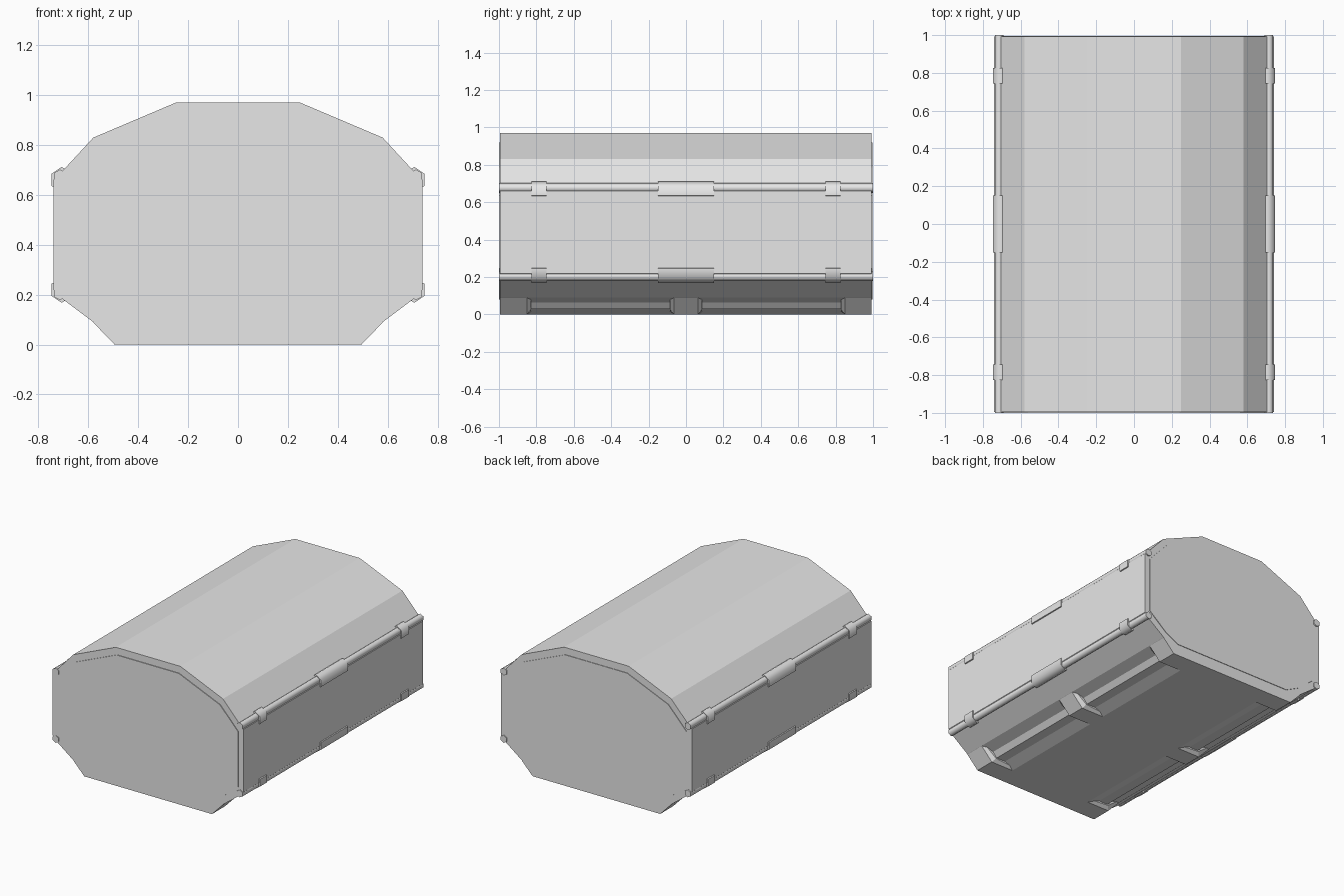
import bpy
import bmesh
import math

cube = bpy.data.objects.get("Cube")
if cube:
    bpy.data.objects.remove(cube, do_unlink=True)

grey = bpy.data.materials.new("light_grey")
grey.use_nodes = True
grey.diffuse_color = (0.8, 0.8, 0.8, 1)
grey.node_tree.nodes["Principled BSDF"].inputs["Base Color"].default_value = (0.8, 0.8, 0.8, 1)


def prism(name, profile, y0, y1, end_profile=None, smooth=False):
    """Extrude an x/z profile along y, optionally changing to another profile."""
    bm = bmesh.new()
    front = [bm.verts.new((x, y0, z)) for x, z in profile]
    back = [bm.verts.new((x, y1, z)) for x, z in end_profile or profile]
    bm.faces.new(front)
    bm.faces.new(back[::-1])
    n = len(front)
    for i in range(n):
        j = (i + 1) % n
        bm.faces.new((front[i], back[i], back[j], front[j]))
    bmesh.ops.recalc_face_normals(bm, faces=bm.faces)
    mesh = bpy.data.meshes.new(name)
    bm.to_mesh(mesh)
    bm.free()
    mesh.materials.append(grey)
    obj = bpy.data.objects.new(name, mesh)
    bpy.context.collection.objects.link(obj)
    if smooth:
        bpy.ops.object.select_all(action='DESELECT')
        bpy.context.view_layer.objects.active = obj
        obj.select_set(True)
        bpy.ops.object.shade_smooth_by_angle(angle=math.radians(65))
    return obj


def mirrored(half):
    return half + [(-x, z) for x, z in reversed(half)]


# Faceted crate body with a stepped underside
body = [(0.32, 0), (0.4, 0.03), (0.47, 0.03), (0.5, 0.065), (0.58, 0.09),
        (0.7, 0.18), (0.74, 0.22), (0.74, 0.66), (0.7, 0.7),
        (0.58, 0.83), (0.25, 0.97)]
prism("crate_body", mirrored(body), -0.995, 0.992)

# Thin raised end panels
panel = [(0.46, 0.08), (0.56, 0.13), (0.7, 0.245), (0.7, 0.635),
         (0.56, 0.785), (0.24, 0.92)]
prism("front_panel", mirrored(panel), -1.0, -0.99)
prism("back_panel", mirrored(panel), 0.987, 0.996)

# Corner rails and the sleeves clamped around them
sleeve = [(0.747, 0.635), (0.747, 0.685), (0.708, 0.712),
          (0.665, 0.69), (0.66, 0.65), (0.7, 0.62)]
rail = [(0.714 + 0.026 * math.cos(a), 0.676 + 0.026 * math.sin(a))
        for a in (math.radians(30 + 60 * i) for i in range(6))]
for side, sx in (("left", 1), ("right", -1)):
    for level in ("upper", "lower"):
        def place(points):
            return [(sx * x, z if level == "upper" else 0.88 - z) for x, z in points]
        prism(f"{side}_{level}_rail", place(rail), -1, 1, smooth=True)
        for label, y, half in (("front", -0.785, 0.04), ("middle", 0, 0.15), ("back", 0.785, 0.04)):
            prism(f"{side}_{level}_{label}_sleeve", place(sleeve), y - half, y + half, smooth=True)

    # Wedge feet with tapered flanks
    foot = [(sx * x, z) for x, z in [(0.32, 0), (0.495, 0), (0.58, 0.088), (0.5, 0.09), (0.4, 0.06)]]
    flank = [(sx * x, z) for x, z in [(0.36, 0.015), (0.475, 0.025), (0.55, 0.08), (0.5, 0.09), (0.4, 0.06)]]
    for label, y0, y1 in (("front", -0.995, -0.85), ("middle", -0.065, 0.065), ("back", 0.85, 0.992)):
        prism(f"{side}_{label}_foot", foot, y0, y1)
        if label != "front":
            prism(f"{side}_{label}_foot_front_flank", flank, y0 - 0.02, y0, foot)
        if label != "back":
            prism(f"{side}_{label}_foot_back_flank", foot, y1, y1 + 0.02, flank)
